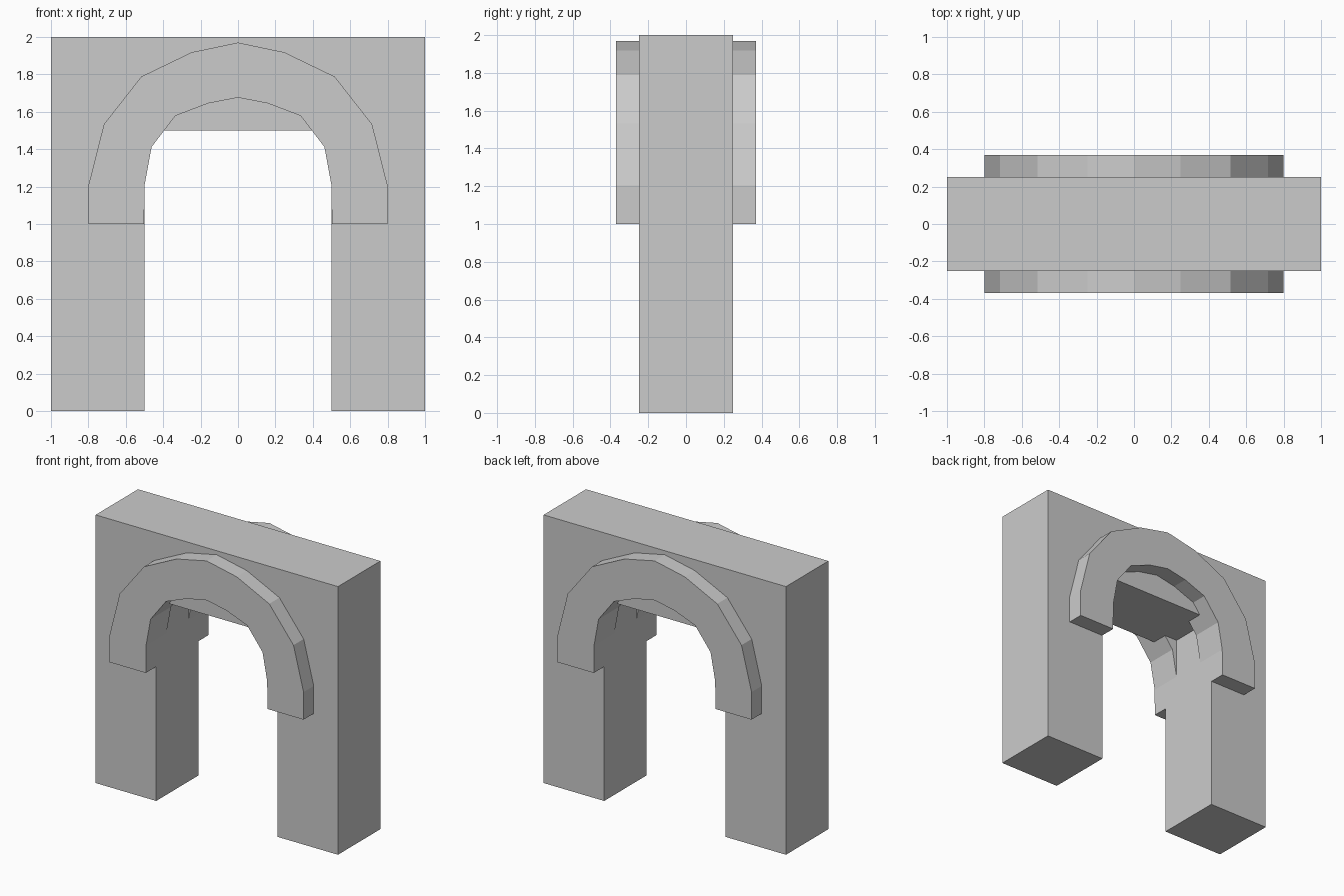
import bpy, bmesh

if "Cube" in bpy.data.objects:
    bpy.data.objects.remove(bpy.data.objects["Cube"])


def mesh_object(name, bm):
    bmesh.ops.recalc_face_normals(bm, faces=bm.faces)
    me = bpy.data.meshes.new(name)
    bm.to_mesh(me)
    bm.free()
    ob = bpy.data.objects.new(name, me)
    bpy.context.collection.objects.link(ob)
    return ob


def band(name, inner, outer, y0, y1):
    """Sweep quad cross-sections between an inner and an outer outline."""
    bm = bmesh.new()
    rings = []
    for (xi, zi), (xo, zo) in zip(inner, outer):
        rings.append([bm.verts.new(p) for p in
                      ((xi, y0, zi), (xo, y0, zo), (xo, y1, zo), (xi, y1, zi))])
    for a, b in zip(rings, rings[1:]):
        for i in range(4):
            j = (i + 1) % 4
            bm.faces.new((a[i], a[j], b[j], b[i]))
    bm.faces.new(rings[0])
    bm.faces.new(rings[-1])
    return mesh_object(name, bm)


def mirrored(half):
    """Complete a left-to-centre outline with its right half."""
    return half + [(-x, z) for x, z in reversed(half) if x < 0]


# Wall with square doorway
band("gateway_wall",
     mirrored([(-0.5, 0), (-0.5, 1.5)]),
     mirrored([(-1, 0), (-1, 2)]), -0.25, 0.25)

# Raised arch trim, half sunk into the front and back wall faces
inner = mirrored([(-0.502, 1.0), (-0.5, 1.205), (-0.462, 1.412),
                  (-0.335, 1.578), (-0.16, 1.645), (0, 1.676)])
outer = mirrored([(-0.8, 1.0), (-0.8, 1.205), (-0.717, 1.533),
                  (-0.517, 1.788), (-0.248, 1.918), (0, 1.97)])
for side, y in (("front", -0.25), ("back", 0.25)):
    band(side + "_arch_trim", inner, outer, y - 0.12, y + 0.12)
